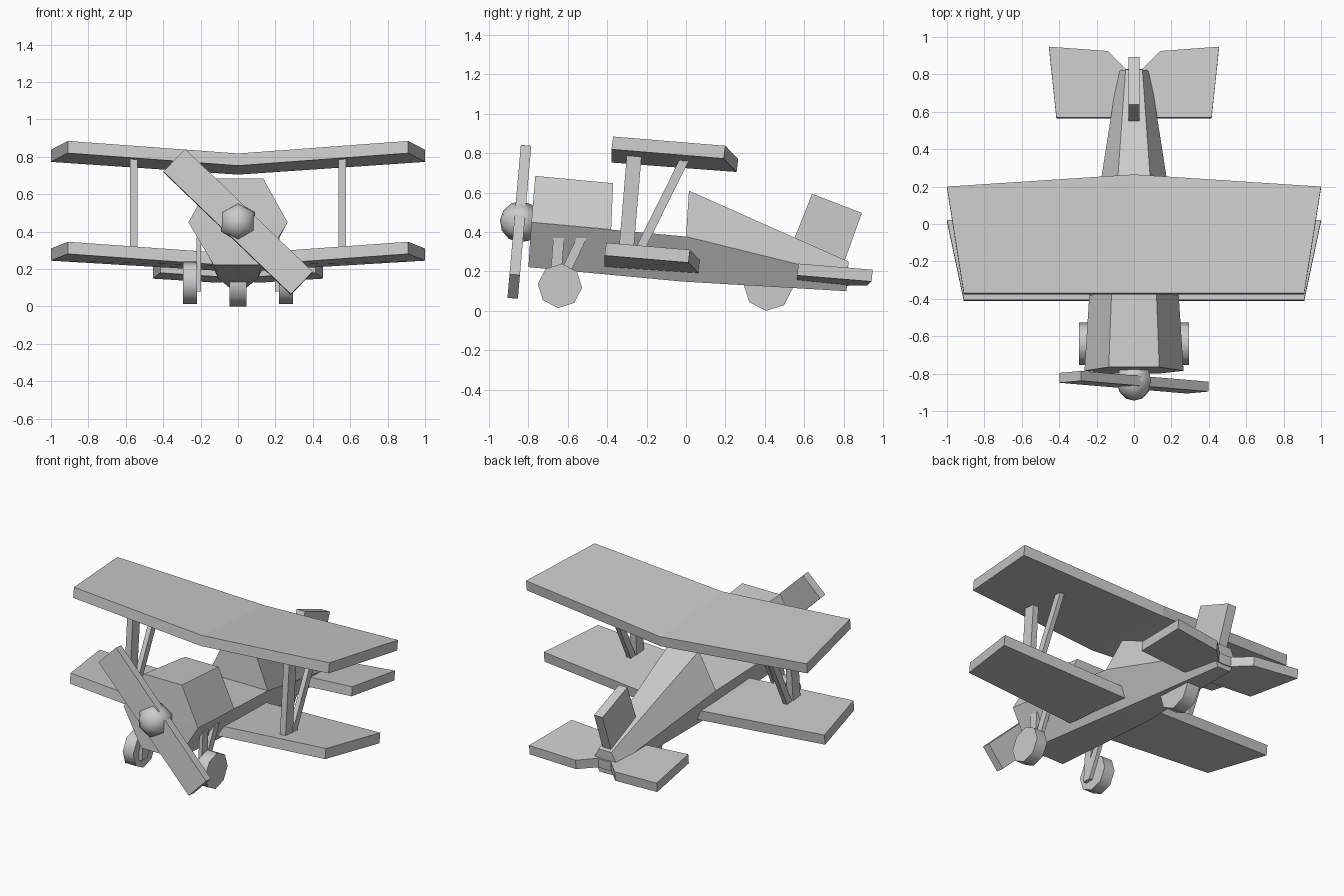
import bpy, bmesh, math
from mathutils import Vector, Matrix

if "Cube" in bpy.data.objects:
    bpy.data.objects.remove(bpy.data.objects["Cube"])


def finish(name, bm, mirror=False):
    mesh = bpy.data.meshes.new(name)
    bm.to_mesh(mesh)
    bm.free()
    ob = bpy.data.objects.new(name, mesh)
    bpy.context.collection.objects.link(ob)
    if mirror:
        ob.modifiers.new("Mirror", 'MIRROR').merge_threshold = 0.002
    return ob


def prism(name, points, offset, mirror=False):
    """Extrude an outline by a vector; a mirrored half is left open at x = 0."""
    bm = bmesh.new()
    face = bm.faces.new([bm.verts.new(p) for p in points])
    new = bmesh.ops.extrude_face_region(bm, geom=[face], use_keep_orig=True)["geom"]
    bmesh.ops.translate(bm, vec=offset, verts=[g for g in new if isinstance(g, bmesh.types.BMVert)])
    bmesh.ops.recalc_face_normals(bm, faces=bm.faces[:])
    if mirror:
        seam = [f for f in bm.faces if all(abs(v.co.x) < 1e-5 for v in f.verts)]
        bmesh.ops.delete(bm, geom=seam, context='FACES')
    return finish(name, bm, mirror)


def loft(name, stations):
    """Join symmetric trapezoids, each given as two (half width, y, z) rows."""
    bm = bmesh.new()
    rings = []
    for (w1, y1, z1), (w2, y2, z2) in stations:
        rings.append([bm.verts.new(p) for p in
                      ((-w1, y1, z1), (w1, y1, z1), (w2, y2, z2), (-w2, y2, z2))])
    for a, b in zip(rings, rings[1:]):
        for i in range(4):
            j = (i + 1) % 4
            bm.faces.new((a[i], a[j], b[j], b[i]))
    bm.faces.new(rings[0])
    bm.faces.new(rings[-1])
    bmesh.ops.recalc_face_normals(bm, faces=bm.faces[:])
    return finish(name, bm)


def bar(name, x, top, bottom, width, thick):
    """Pair of struts drawn in the side view; top and bottom are (y, z)."""
    h = width / 2
    pts = [(x, top[0] - h, top[1]), (x, top[0] + h, top[1]),
           (x, bottom[0] + h, bottom[1]), (x, bottom[0] - h, bottom[1])]
    prism(name, pts, (thick, 0, 0), True)


def wheel(name, x, y, z, r, thick, mirror):
    angles = [math.radians(45 * i - 5) for i in range(8)]
    ob = prism(name, [(x, y + r * math.cos(a), z + r * math.sin(a)) for a in angles],
               (thick, 0, 0), mirror)
    smooth(ob, 50)


def smooth(ob, angle):
    bpy.ops.object.select_all(action='DESELECT')
    ob.select_set(True)
    bpy.context.view_layer.objects.active = ob
    bpy.ops.object.shade_smooth_by_angle(angle=math.radians(angle))


# Fuselage: lower hull, engine cowl and rear deck, with an open cockpit between
loft("lower_fuselage", [((.265, -.785, .45), (.13, -.80, .222)),
                        ((.213, 0, .377), (.105, -.02, .149)),
                        ((.085, .82, .175), (.045, .815, .10))])
loft("engine_cowl", [((.135, -.765, .685), (.265, -.785, .45)),
                     ((.12, -.37, .648), (.239, -.38, .413))])
loft("rear_deck", [((.103, .015, .61), (.213, 0, .377)),
                   ((.045, .825, .25), (.085, .82, .175))])

# Wings with dihedral
prism("upper_wing", [(0, -.37, .818), (.91, -.37, .885), (1, .20, .838), (0, .265, .77)],
      (0, -.008, -.065), True)
prism("lower_wing", [(0, -.405, .281), (.91, -.405, .346), (1, .02, .31), (0, .078, .25)],
      (0, -.008, -.065), True)

# Wing struts
bar("wing_strut", .537, (-.262, .80), (-.304, .30), .075, .04)
bar("diagonal_wing_strut", .542, (-.002, .78), (-.245, .29), .05, .03)

# Tail surfaces
prism("tailplane", [(0, .57, .212), (.415, .57, .24), (.455, .948, .209),
                    (.14, .925, .189), (.045, .83, .19), (0, .83, .187)],
      (0, -.006, -.06), True)
prism("tail_fin", [(-.03, .64, .594), (-.03, .893, .497), (-.03, .775, .17), (-.03, .512, .27)],
      (.06, 0, 0))

# Landing gear
wheel("main_wheel", .22, -.64, .127, .113, .075, True)
wheel("tail_wheel", -.045, .417, .1245, .125, .09, False)
bar("front_gear_strut", .198, (-.646, .37), (-.668, .08), .055, .024)
bar("rear_gear_strut", .198, (-.53, .37), (-.667, .08), .052, .024)

# Propeller hub and blade, tilted with the fuselage
tilt = Matrix.Translation((0, -.84, .452)) @ Matrix.Rotation(math.radians(-5), 4, 'X')
bm = bmesh.new()
bmesh.ops.create_uvsphere(bm, u_segments=6, v_segments=6, radius=.105)
bm.transform(tilt @ Matrix.Rotation(math.radians(90), 4, 'X'))
smooth(finish("propeller_hub", bm), 75)

bm = bmesh.new()
bmesh.ops.create_cube(bm, size=1)
bmesh.ops.scale(bm, vec=(.948, .053, .168), verts=bm.verts)
bm.transform(Matrix.Translation((0, -.006, 0)) @ tilt @ Matrix.Rotation(math.radians(44), 4, 'Y'))
finish("propeller_blade", bm)
